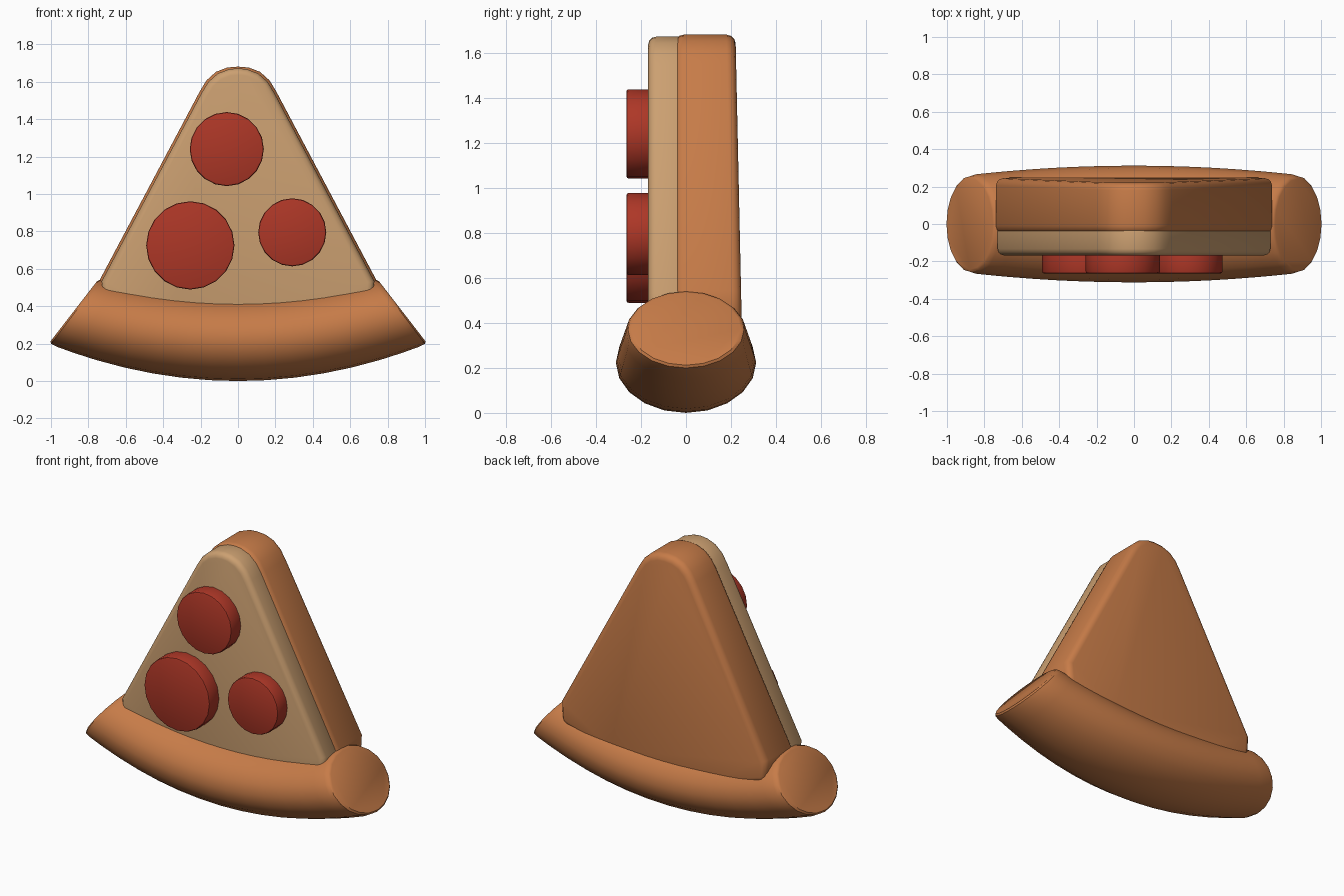
import bpy, bmesh, math

if "Cube" in bpy.data.objects:
    bpy.data.objects.remove(bpy.data.objects["Cube"])


def material(name, rgb):
    m = bpy.data.materials.new(name)
    m.diffuse_color = (*rgb, 1)
    m.use_nodes = True
    m.node_tree.nodes["Principled BSDF"].inputs["Base Color"].default_value = m.diffuse_color
    return m


CRUST = material("baked crust", (0.57, 0.20, 0.065))
CHEESE = material("pale cheese", (0.60, 0.35, 0.165))
RED = material("sausage red", (0.42, 0.038, 0.02))


def finish(name, bm, mat, bevel=0, segments=3, angle=40):
    bmesh.ops.recalc_face_normals(bm, faces=bm.faces)
    if bevel:
        edges = [e for e in bm.edges if e.calc_face_angle(0) > math.radians(angle)]
        bmesh.ops.bevel(bm, geom=edges, offset=bevel, segments=segments,
                        profile=0.5, affect='EDGES', clamp_overlap=True)
    me = bpy.data.meshes.new(name)
    bm.to_mesh(me)
    bm.free()
    me.materials.append(mat)
    me.shade_smooth()
    me.set_sharp_from_angle(angle=math.radians(35))
    ob = bpy.data.objects.new(name, me)
    bpy.context.collection.objects.link(ob)
    return ob


# Crust roll: oval sections lofted along an arc, with softly rounded flat ends
def crust():
    bm = bmesh.new()
    half = [(0.15, 1), (0.3, 1), (0.45, 1), (0.6, 1), (0.75, 1), (0.87, 1),
            (0.96, 1), (0.99, 0.98), (1.0, 0.93)]
    stations = [(-t, s) for t, s in reversed(half)] + [(0, 1)] + half
    n, rings = 20, []
    for t, s in stations:
        bx, bz = 1.012 * t, 0.2 * t * t
        tx, tz = 0.745 * t, 0.447 + 0.098 * t * t
        cx, cz, ax, az = (bx + tx) / 2, (bz + tz) / 2, (tx - bx) / 2, (tz - bz) / 2
        w = 0.312 - 0.05 * t * t
        ring = []
        for i in range(n):
            a = 2 * math.pi * i / n
            c = math.cos(a) * s
            ring.append(bm.verts.new((cx + ax * c, w * s * math.sin(a), cz + az * c)))
        rings.append(ring)
    for r, q in zip(rings, rings[1:]):
        for i in range(n):
            j = (i + 1) % n
            bm.faces.new((r[i], r[j], q[j], q[i]))
    bm.faces.new(rings[0])
    bm.faces.new(rings[-1])
    finish("crust_roll", bm, CRUST)


# Wedge layer: round-tipped triangle extruded between a front and a sloping back
def wedge(name, mat, front, back_low, back_high, bevel, grow=0.0):
    half = [(0.37, 0.29), (0.725, 0.40), (0.735, 0.54), (0.2, 1.548),
            (0.165, 1.605), (0.115, 1.65), (0.055, 1.673)]
    pts = [(x + grow, z + grow) for x, z in half]
    outline = [(0, 0.27)] + pts + [(0, 1.678 + grow)] + [(-x, z) for x, z in reversed(pts)]
    bm = bmesh.new()
    f = [bm.verts.new((x, front, z)) for x, z in outline]
    b = [bm.verts.new((x, back_low + (back_high - back_low) * (z - 0.3) / 1.38, z))
         for x, z in outline]
    n = len(outline)
    for i in range(n):
        j = (i + 1) % n
        bm.faces.new((f[i], f[j], b[j], b[i]))
    bm.faces.new(f)
    bm.faces.new(b)
    finish(name, bm, mat, bevel)


# Pepperoni disc facing the front
def pepperoni(name, x, z, r):
    bm = bmesh.new()
    n, rings = 20, []
    for y in (-0.265, -0.13):
        rings.append([bm.verts.new((x + r * math.cos(2 * math.pi * i / n), y,
                                    z + r * math.sin(2 * math.pi * i / n)))
                      for i in range(n)])
    a, b = rings
    for i in range(n):
        j = (i + 1) % n
        bm.faces.new((a[i], a[j], b[j], b[i]))
    bm.faces.new(a)
    bm.faces.new(b)
    finish(name, bm, RED, 0.01, 2)


crust()
wedge("dough_base", CRUST, -0.05, 0.25, 0.22, 0.04, 0.003)
wedge("cheese_layer", CHEESE, -0.168, 0.0, 0.0, 0.035, -0.006)
for i, (x, z, r) in enumerate([(-0.06, 1.24, 0.198), (-0.255, 0.725, 0.236),
                               (0.29, 0.795, 0.182)]):
    pepperoni(f"pepperoni_{i + 1}", x, z, r)
